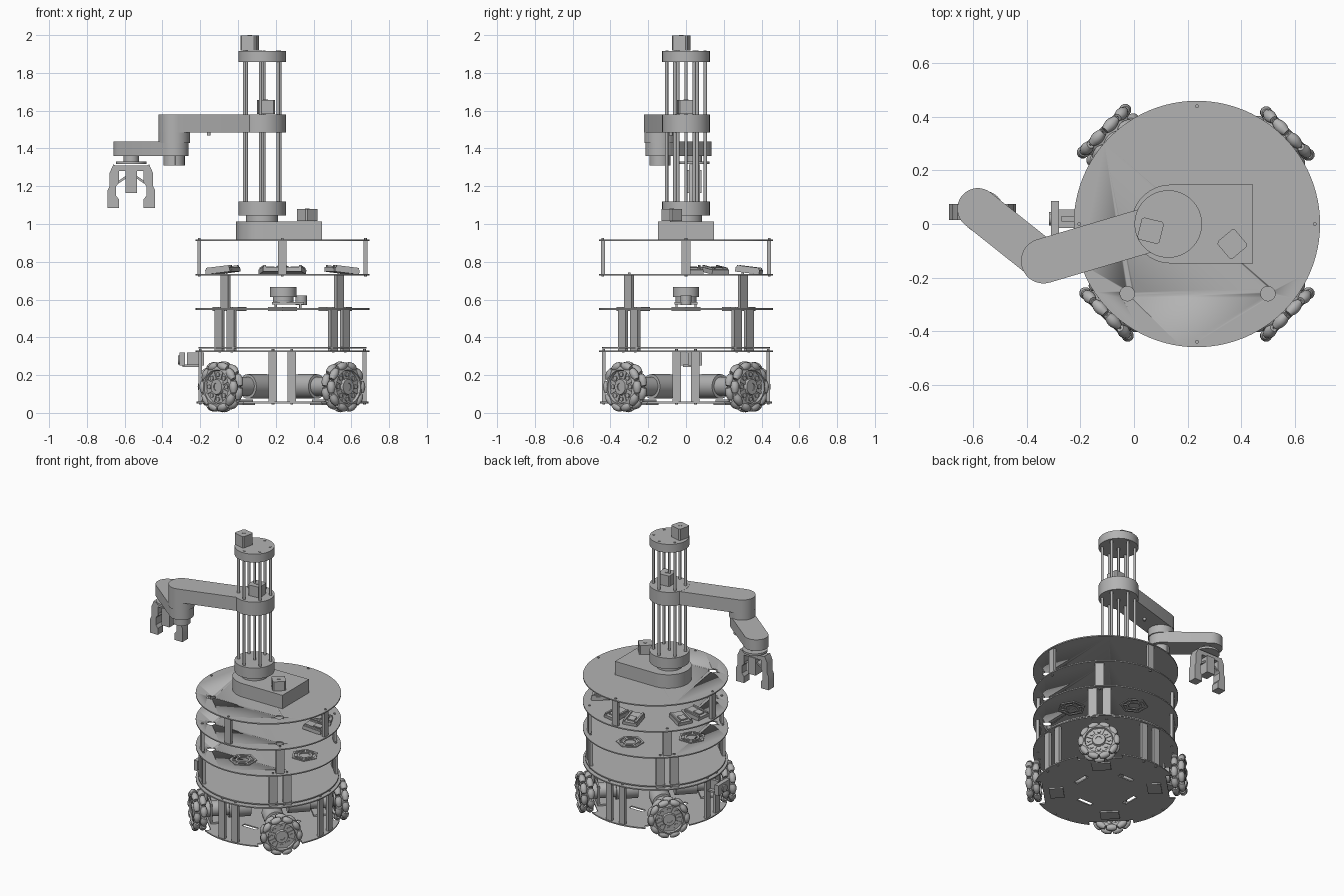
import bpy, bmesh, math
from math import cos, sin, pi, radians
from mathutils import Matrix, Vector

if "Cube" in bpy.data.objects:
    bpy.data.objects.remove(bpy.data.objects["Cube"])

grey = bpy.data.materials.new("plain_grey")
grey.use_nodes = True
grey.diffuse_color = (0.45, 0.45, 0.45, 1)
grey.node_tree.nodes["Principled BSDF"].inputs["Base Color"].default_value = (0.45, 0.45, 0.45, 1)

T = Matrix.Translation
CX = 0.235                      # axis of the round chassis
TX = 0.128                      # axis of the tower
DIAG = [45, 135, 225, 315]
AXIAL = [0, 90, 180, 270]


def rz(deg):
    return Matrix.Rotation(radians(deg), 4, 'Z')


def polar(deg, r, z=0, side=0):
    """Frame on the chassis: local x radial, local y tangential."""
    return T((CX, 0, 0)) @ rz(deg) @ T((r, side, z))


def box(bm, m, size):
    bmesh.ops.create_cube(bm, size=1, matrix=m @ Matrix.Diagonal((*size, 1)))


def cyl(bm, m, r, h, r2=None, seg=32):
    bmesh.ops.create_cone(bm, cap_ends=True, segments=seg, radius1=r,
                          radius2=r if r2 is None else r2, depth=h, matrix=m)


def lathe(bm, m, profile, steps=32):
    """Closed (radius, height) profile turned about local z."""
    vs = [bm.verts.new((r, 0, z)) for r, z in profile]
    es = [bm.edges.new((vs[i], vs[(i + 1) % len(vs)])) for i in range(len(vs))]
    res = bmesh.ops.spin(bm, geom=vs + es, cent=(0, 0, 0), axis=(0, 0, 1),
                         angle=2 * pi, steps=steps, use_merge=True)
    new = {v for e in bm.edges if not e.is_valid is False and e in set(es) for v in e.verts}
    new |= {g for g in res["geom_last"] if isinstance(g, bmesh.types.BMVert)}
    seen, stack = set(), list(new)
    while stack:                # transform the connected piece
        v = stack.pop()
        if v not in seen:
            seen.add(v)
            stack += [e.other_vert(v) for e in v.link_edges]
    bmesh.ops.transform(bm, matrix=m, verts=list(seen))


def prism(bm, pts, z0, z1):
    f = bm.faces.new([bm.verts.new((x, y, z0)) for x, y in pts])
    top = bmesh.ops.extrude_face_region(bm, geom=[f])["geom"]
    bmesh.ops.translate(bm, vec=(0, 0, z1 - z0),
                        verts=[g for g in top if isinstance(g, bmesh.types.BMVert)])


def stadium(bm, a, b, r, z0, z1):
    """Bar with round ends from a to b."""
    t = math.atan2(b[1] - a[1], b[0] - a[0])
    arc = [pi * i / 16 for i in range(17)]
    pts = [(b[0] + r * cos(t - pi / 2 + s), b[1] + r * sin(t - pi / 2 + s)) for s in arc]
    pts += [(a[0] + r * cos(t + pi / 2 + s), a[1] + r * sin(t + pi / 2 + s)) for s in arc]
    prism(bm, pts, z0, z1)


def finish(name, bm, mesh_only=False):
    bmesh.ops.remove_doubles(bm, verts=bm.verts, dist=1e-6)
    bmesh.ops.recalc_face_normals(bm, faces=bm.faces)
    me = bpy.data.meshes.new(name)
    bm.to_mesh(me)
    bm.free()
    me.materials.append(grey)
    me.shade_smooth()
    me.set_sharp_from_angle(angle=radians(32))
    ob = bpy.data.objects.new(name, me)
    bpy.context.collection.objects.link(ob)
    return ob


def cut(ob, bm):
    """Cut the shapes in bm out of ob and bake the result."""
    cutter = finish("cutter", bm)
    cutter.hide_render = True
    mod = ob.modifiers.new("cut", 'BOOLEAN')
    mod.operation, mod.object, mod.solver = 'DIFFERENCE', cutter, 'EXACT'
    bpy.context.view_layer.update()
    me = bpy.data.meshes.new_from_object(ob.evaluated_get(bpy.context.evaluated_depsgraph_get()))
    ob.modifiers.clear()
    ob.data = me
    bpy.data.objects.remove(cutter)


# Round chassis plates with cable holes, wheel notches and slots
for name, z, r in [("bottom_plate", 0.055, 0.455), ("motor_cover_plate", 0.326, 0.46),
                   ("second_plate", 0.345, 0.445), ("third_plate", 0.55, 0.46),
                   ("fourth_plate", 0.732, 0.46), ("top_plate", 0.914, 0.46)]:
    bm = bmesh.new()
    cyl(bm, T((CX, 0, z)), r, 0.008, seg=96)
    plate = finish(name, bm)
    bm = bmesh.new()
    if z < 0.1:
        for a in DIAG:
            box(bm, polar(a, 0.46, z), (0.13, 0.28, 0.1))
            box(bm, polar(a + 45, 0.2, z), (0.03, 0.11, 0.1))
    elif z > 0.5:
        for x in (-0.025, 0.5):
            cyl(bm, T((x, -0.26, z)), 0.027, 0.1)
    if len(bm.verts):
        cut(plate, bm)

# Flat posts between the plates
for name, angles, r, sides, z0, z1, w in [
        ("lower_posts", AXIAL, 0.435, (-0.05, 0.05), 0.055, 0.326, 0.045),
        ("second_posts", DIAG, 0.425, (-0.045, 0.045), 0.33, 0.55, 0.055),
        ("third_posts", DIAG, 0.425, (0,), 0.55, 0.732, 0.055),
        ("upper_posts", AXIAL, 0.44, (0,), 0.732, 0.914, 0.045)]:
    bm = bmesh.new()
    for a in angles:
        for s in sides:
            box(bm, polar(a, r, (z0 + z1) / 2, s), (0.02, w, z1 - z0))
            for z in (z0 - 0.007, z1 + 0.007):
                cyl(bm, polar(a, r, z, s), 0.007, 0.008, seg=12)
    finish(name, bm)

# Roller wheels on radial axles
out = Matrix.Rotation(pi / 2, 4, 'Y')
for a, name in zip(DIAG, ("back_left", "back_right", "front_right", "front_left")):
    hub = polar(a, 0.468 if a == 135 else 0.455, 0.138) @ out
    bm = bmesh.new()
    lathe(bm, hub, [(0.02, -0.04), (0.04, -0.04), (0.045, -0.025), (0.085, -0.025),
                    (0.09, -0.04), (0.108, -0.035), (0.108, 0.035), (0.09, 0.04),
                    (0.085, 0.025), (0.045, 0.025), (0.04, 0.04), (0.02, 0.04)], 40)
    cyl(bm, hub, 0.022, 0.07)
    for k in range(8):
        cyl(bm, hub @ rz(45 * k) @ T((0.065, 0, 0)), 0.012, 0.062, seg=12)
        box(bm, hub @ rz(45 * k + 22.5) @ T((0.065, 0, 0)), (0.05, 0.012, 0.06))
    for row in (0, 1):
        for k in range(10):
            m = hub @ rz(36 * k + 18 * row) @ T((0.112, 0, 0.045 * row - 0.0225))
            lathe(bm, m @ Matrix.Rotation(pi / 2, 4, 'X'),
                  [(0.004, -0.032), (0.014, -0.032), (0.021, -0.014), (0.023, 0),
                   (0.021, 0.014), (0.014, 0.032), (0.004, 0.032)], 12)
    finish(name + "_wheel", bm)

    # Drive motor with mounting bracket
    bm = bmesh.new()
    cyl(bm, polar(a, 0.33, 0.14) @ out, 0.05, 0.16)
    cyl(bm, polar(a, 0.19, 0.14) @ out, 0.065, 0.14)
    cyl(bm, polar(a, 0.42, 0.14) @ out, 0.015, 0.08)
    box(bm, polar(a, 0.375, 0.125), (0.012, 0.12, 0.14))
    box(bm, polar(a, 0.33, 0.064), (0.1, 0.12, 0.012))
    box(bm, polar(a, 0.31, 0.046), (0.09, 0.12, 0.009))
    finish(name + "_motor", bm)

# Side camera
bm = bmesh.new()
box(bm, T((-0.225, 0.02, 0.285)), (0.09, 0.02, 0.07))
box(bm, T((-0.295, 0.02, 0.285)), (0.03, 0.13, 0.07))
cyl(bm, T((-0.3, 0.02, 0.28)) @ out, 0.025, 0.035)
box(bm, T((-0.25, 0.02, 0.25)), (0.09, 0.07, 0.012))
finish("side_camera", bm)

# Fan vents above and below the third plate
bm = bmesh.new()
for a in AXIAL:
    for z in (0.557, 0.543):
        m = polar(a, 0.28, z)
        for r in (0.035, 0.075):
            lathe(bm, m, [(r, -0.003), (r + 0.014, -0.003), (r + 0.014, 0.003), (r, 0.003)], 6 if r > 0.05 else 24)
        for k in range(6):
            box(bm, m @ rz(60 * k) @ T((0.062, 0, 0)), (0.03, 0.012, 0.006))
finish("fan_vents", bm)

# Range scanner in the middle bay
bm = bmesh.new()
cyl(bm, T((0.24, 0, 0.64)), 0.07, 0.055)
cyl(bm, T((0.24, 0, 0.603)), 0.055, 0.03)
box(bm, T((0.265, 0, 0.58)), (0.17, 0.12, 0.012))
cyl(bm, T((0.335, 0, 0.597)), 0.03, 0.05)
for x in (0.2, 0.33):
    for y in (-0.05, 0.05):
        cyl(bm, T((x, y, 0.565)), 0.006, 0.03, seg=12)
finish("range_scanner", bm)

# Sloped modules on the fourth plate
bm = bmesh.new()
for a in (6, 27, 79, 101, 153, 174):
    m = polar(a, 0.34, 0.753) @ Matrix.Rotation(radians(7), 4, 'Y')
    box(bm, m, (0.13, 0.1, 0.025))
    for s in (-0.04, 0.04):
        box(bm, m @ T((0, s, 0.016)), (0.12, 0.012, 0.012))
    box(bm, m @ T((0.02, 0, 0.016)), (0.05, 0.045, 0.012))
finish("sensor_modules", bm)

# Tower base: round on one end, square on the other
bm = bmesh.new()
arc = [pi / 2 + pi * i / 24 for i in range(25)]
prism(bm, [(0.137 + 0.147 * cos(t), 0.147 * sin(t)) for t in arc] + [(0.445, -0.147), (0.445, 0.147)], 0.918, 1.012)
finish("tower_base", bm)

# Stepper motors
for name, x, y, z, ang, s, h in [("base_motor", 0.367, -0.075, 1.012, 40, 0.085, 0.07),
                                 ("lift_motor", 0.062, -0.025, 1.915, -14, 0.085, 0.085),
                                 ("carriage_motor", 0.148, 0, 1.58, 5, 0.088, 0.08)]:
    bm = bmesh.new()
    m = T((x, y, z)) @ rz(ang)
    box(bm, m @ T((0, 0, h / 2)), (s, s, h - 0.006))
    bmesh.ops.bevel(bm, geom=[e for e in bm.edges if abs(e.verts[0].co.z - e.verts[1].co.z) > 0.05],
                    offset=0.008, segments=1, affect='EDGES')
    cyl(bm, m @ T((0, 0, h - 0.003)), 0.012, 0.006, seg=16)
    finish(name, bm)

# Tower drums, neck and guide rods
for name, r, z0, z1 in [("tower_neck", 0.085, 1.012, 1.05), ("lower_drum", 0.126, 1.045, 1.12),
                        ("carriage_drum", 0.126, 1.485, 1.58), ("top_drum", 0.126, 1.857, 1.915)]:
    bm = bmesh.new()
    cyl(bm, T((TX, 0, (z0 + z1) / 2)), r, z1 - z0, seg=64)
    if name == "top_drum":
        for k in range(6):
            cyl(bm, T((TX, 0, z1)) @ rz(60 * k + 25) @ T((0.1, 0, 0)), 0.008, 0.008, seg=12)
    finish(name, bm)
bm = bmesh.new()
for k in range(6):
    cyl(bm, T((TX, 0, 1.49)) @ rz(60 * k + 25) @ T((0.103, 0, 0)), 0.009, 0.78, seg=16)
cyl(bm, T((TX, 0, 1.49)), 0.008, 0.78, seg=16)
finish("guide_rods", bm)

# Two-link arm
elbow, wrist = (-0.338, -0.138), (-0.583, 0.057)
bm = bmesh.new()
stadium(bm, elbow, (TX, 0), 0.084, 1.485, 1.579)
cyl(bm, T((-0.155, -0.08, 1.477)), 0.01, 0.018, seg=12)
finish("upper_arm", bm)
bm = bmesh.new()
cyl(bm, T((*elbow, 1.46)), 0.083, 0.06, seg=48)
cyl(bm, T((*elbow, 1.335)), 0.056, 0.05, seg=24)
box(bm, T((*elbow, 1.335)) @ rz(-39), (0.08, 0.08, 0.05))
finish("elbow_joint", bm)
bm = bmesh.new()
stadium(bm, elbow, wrist, 0.077, 1.36, 1.438)
finish("forearm", bm)

# Gripper
gx, gy = -0.565, 0.045
bm = bmesh.new()
cyl(bm, T((gx, gy, 1.345)), 0.04, 0.035)
cyl(bm, T((gx, gy, 1.325)), 0.08, 0.014)
box(bm, T((gx, gy, 1.295)), (0.18, 0.06, 0.03))
box(bm, T((gx, gy, 1.225)), (0.06, 0.075, 0.12))
for s in (-1, 1):
    box(bm, T((gx + s * 0.055, gy, 1.23)) @ Matrix.Rotation(s * 0.6, 4, 'Y'), (0.08, 0.04, 0.012))
finish("gripper_body", bm)
outline = [(0.065, 1.30), (0.095, 1.315), (0.115, 1.27), (0.115, 1.20), (0.125, 1.18), (0.125, 1.085),
           (0.065, 1.085), (0.065, 1.13), (0.08, 1.15), (0.08, 1.20), (0.065, 1.22)]
for s, name in [(-1, "right_finger"), (1, "left_finger")]:
    bm = bmesh.new()
    prism(bm, [(s * x, z) for x, z in outline], -0.03, 0.03)
    bm.transform(T((gx, gy, 0)) @ Matrix.Rotation(pi / 2, 4, 'X'))
    finish(name, bm)
